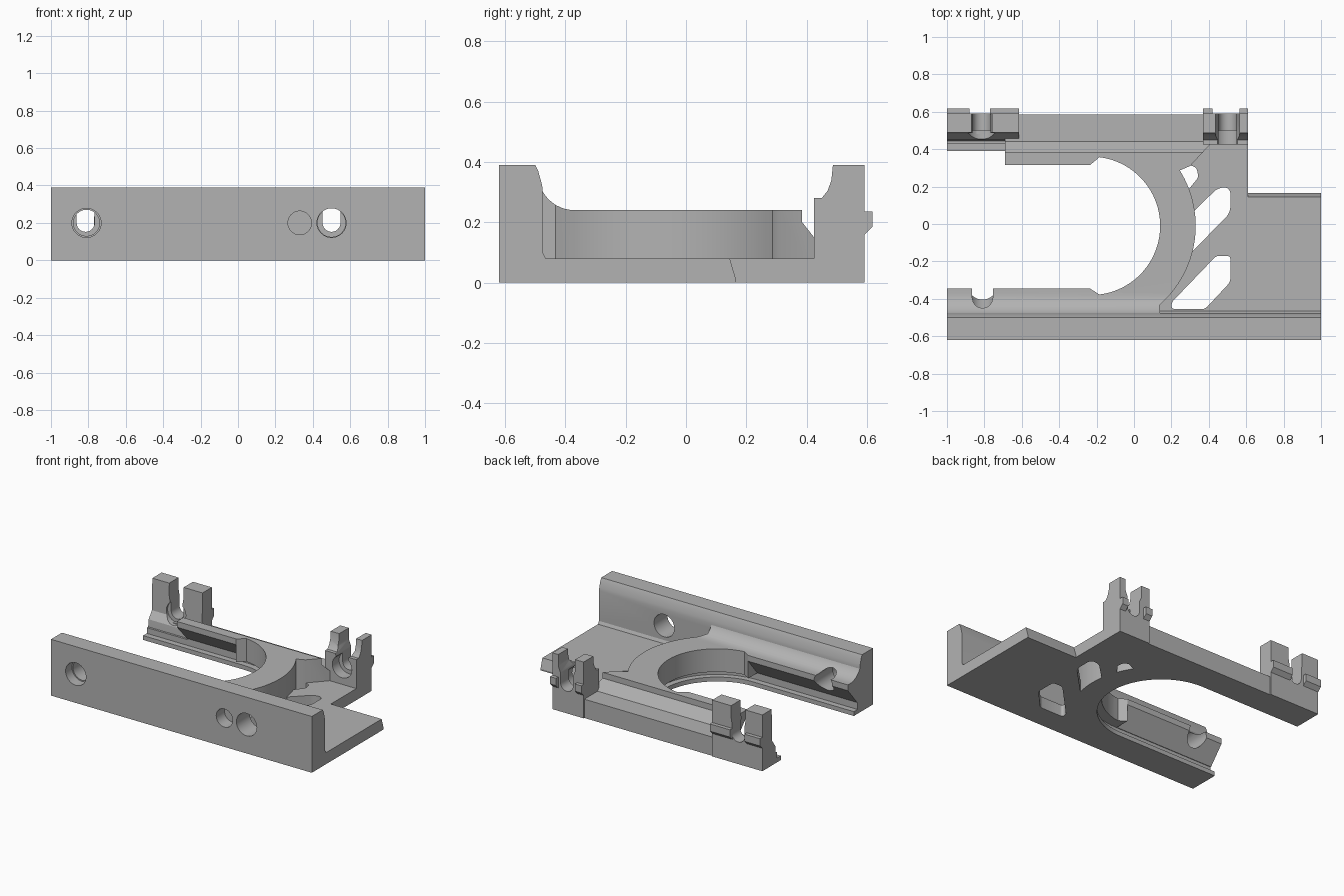
import bpy, bmesh, math
from mathutils import Vector

if "Cube" in bpy.data.objects:
    bpy.data.objects.remove(bpy.data.objects["Cube"], do_unlink=True)

grey = bpy.data.materials.new("plain grey")
grey.use_nodes = True
COLOUR = (0.45, 0.45, 0.45, 1)
grey.diffuse_color = COLOUR
grey.node_tree.nodes["Principled BSDF"].inputs["Base Color"].default_value = COLOUR

CX, CY = -0.23, -0.01          # centre of the round opening
PLACE = {"x": lambda p, t: (t, p[0], p[1]),
         "y": lambda p, t: (p[0], t, p[1]),
         "z": lambda p, t: (p[0], p[1], t)}


def arc(cx, cy, r, a0, a1, n=32):
    angles = [math.radians(a0 + (a1 - a0) * i / n) for i in range(n + 1)]
    return [(cx + r * math.cos(a), cy + r * math.sin(a)) for a in angles]


def prism(name, pts, axis, a, b, rounding=0):
    """Extrude a closed profile along an axis from a to b."""
    bm = bmesh.new()
    lower = [bm.verts.new(PLACE[axis](p, a)) for p in pts]
    upper = [bm.verts.new(PLACE[axis](p, b)) for p in pts]
    bm.faces.new(lower)
    bm.faces.new(upper[::-1])
    sides = []
    for i in range(len(pts)):
        j = (i + 1) % len(pts)
        bm.faces.new((lower[i], upper[i], upper[j], lower[j]))
        sides.append(bm.edges.get((lower[i], upper[i])))
    if rounding:
        bmesh.ops.bevel(bm, geom=sides, offset=rounding, segments=5,
                        profile=0.5, affect="EDGES", clamp_overlap=True)
    bmesh.ops.recalc_face_normals(bm, faces=bm.faces[:])
    mesh = bpy.data.meshes.new(name)
    bm.to_mesh(mesh)
    bm.free()
    mesh.materials.append(grey)
    ob = bpy.data.objects.new(name, mesh)
    bpy.context.collection.objects.link(ob)
    return ob


def activate(ob):
    bpy.ops.object.select_all(action="DESELECT")
    ob.select_set(True)
    bpy.context.view_layer.objects.active = ob


def combine(ob, cutter, operation="DIFFERENCE"):
    """Apply a boolean and remove the helper."""
    cutter.hide_render = True
    mod = ob.modifiers.new("cut", "BOOLEAN")
    mod.operation, mod.solver, mod.object = operation, "EXACT", cutter
    activate(ob)
    bpy.ops.object.modifier_apply(modifier=mod.name)
    bpy.data.objects.remove(cutter, do_unlink=True)


def bore(ob, x, r, y0, y1, z=0.2):
    combine(ob, prism("bore", arc(x, z, r, 0, 348.75, 31), "y", y0, y1))


def stadium(r):
    """Round opening that runs out to the open end."""
    return [(-1.1, CY - r)] + arc(CX, CY, r, -90, 90) + [(-1.1, CY + r)]


# Front wall with screw holes
wall = prism("front_wall", [(-.62, 0), (-.62, .39), (-.5, .39), (-.49, .37),
             (-.479, .33), (-.475, .31), (-.475, .1), (-.465, .08), (-.465, 0)], "x", -1, 1)
bore(wall, -.81, .078, -.7, -.2)
bore(wall, .5, .078, -.7, -.3)
bore(wall, .33, .063, -.7, -.53)

# Fork body: hollow fillet at the front, stepped ledge at the back
profile = [(-.55, 0), (-.55, .36)] + arc(-.37, .36, .12, 180, 270, 12)
profile += [(.385, .24), (.385, .2), (.44, .13), (.585, .13), (.585, 0)]
body = prism("fork_body", profile, "x", -1, .5)
outline = [(-1.2, -.7), (.14, -.7)] + arc(CX, CY, .56, -49, 32)
outline += [(.3, .31), (.42, .44), (.42, .7), (-1.2, .7)]
combine(body, prism("outline", outline, "z", -.2, .6), "INTERSECT")

# Opening between the arms, with the rail grooves under them
opening = [(-1.1, -.345), (-.235, -.345)] + arc(CX, CY, .37, -83, 83)
opening += [(-.235, .315), (-.69, .315), (-.69, .48), (-1.1, .48)]
combine(body, prism("opening", opening, "z", .07, .6))
combine(body, prism("lip_cut", stadium(.4), "z", -.1, .035))
combine(body, prism("groove_cut", stadium(.44), "z", .03, .08))
combine(body, prism("undercut", [(-.45, .075), (-.345, .2), (.315, .2), (.43, .075)],
                    "x", -1.2, -.235))
bore(body, -.81, .07, -.7, -.2)

# Floor plate with lightening slots
plan = [(.14, -.5), (1, -.5), (1, .145), (.61, .145), (.61, .5), (.4, .5), (.4, .42),
        (.26, .3)] + arc(CX, CY, .55, 32, -49)
floor = prism("floor_plate", plan, "z", 0, .08)
slots = [[(.2, -.455), (.38, -.455), (.515, -.31), (.515, -.17), (.44, -.17), (.2, -.42)],
         [(.24, -.22), (.515, .06), (.515, .195), (.45, .195), (.24, -.01)],
         [(.2, .32), (.3, .315), (.335, .3), (.345, .25), (.28, .17), (.2, .17)]]
for pts, rounding in zip(slots, (.03, .03, .015)):
    combine(floor, prism("slot", pts, "z", -.1, .2, rounding))
edge = prism("floor_edge", [(.145, 0), (.163, 0), (.165, .012), (.145, .08)], "x", .61, 1)

# Back clips, each split by a screw slot and carrying two hook tabs
right_profile = [(.425, 0), (.425, .28), (.45, .28), (.47, .305), (.482, .34),
                 (.487, .39), (.592, .39), (.592, 0)]
left_profile = [(.44, .03), (.45, .12), (.485, .17), (.49, .39), (.592, .39), (.592, 0), (.44, 0)]
parts = [wall, body, floor, edge]
tab_profile = [(.585, .235), (.618, .235), (.618, .185), (.585, .152)]
clips = [("left_clip", right_profile, .37, .61, .5, .065, .42, .565),
         ("right_clip", left_profile, -1, -.615, -.815, .055, -.88, -.77)]
for name, pts, x0, x1, mid, half, tab_a, tab_b in clips:
    clip = prism(name, pts, "x", x0, x1)
    slot = [(mid - half, .5), (mid - half, .31), (mid - .048, .27)]
    slot += arc(mid, .2, .048, 180, 360, 12)
    slot += [(mid + .048, .27), (mid + half, .31), (mid + half, .5)]
    combine(clip, prism("screw_slot", slot, "y", .3, .8))
    bore(clip, mid, .075, .3, .5)
    parts.append(clip)
    for side, a, b in (("outer", x0, tab_a), ("inner", tab_b, x1)):
        parts.append(prism(name + "_" + side + "_tab", tab_profile, "x", a, b))

for ob in parts:
    activate(ob)
    bpy.ops.object.shade_smooth_by_angle(angle=math.radians(25))
